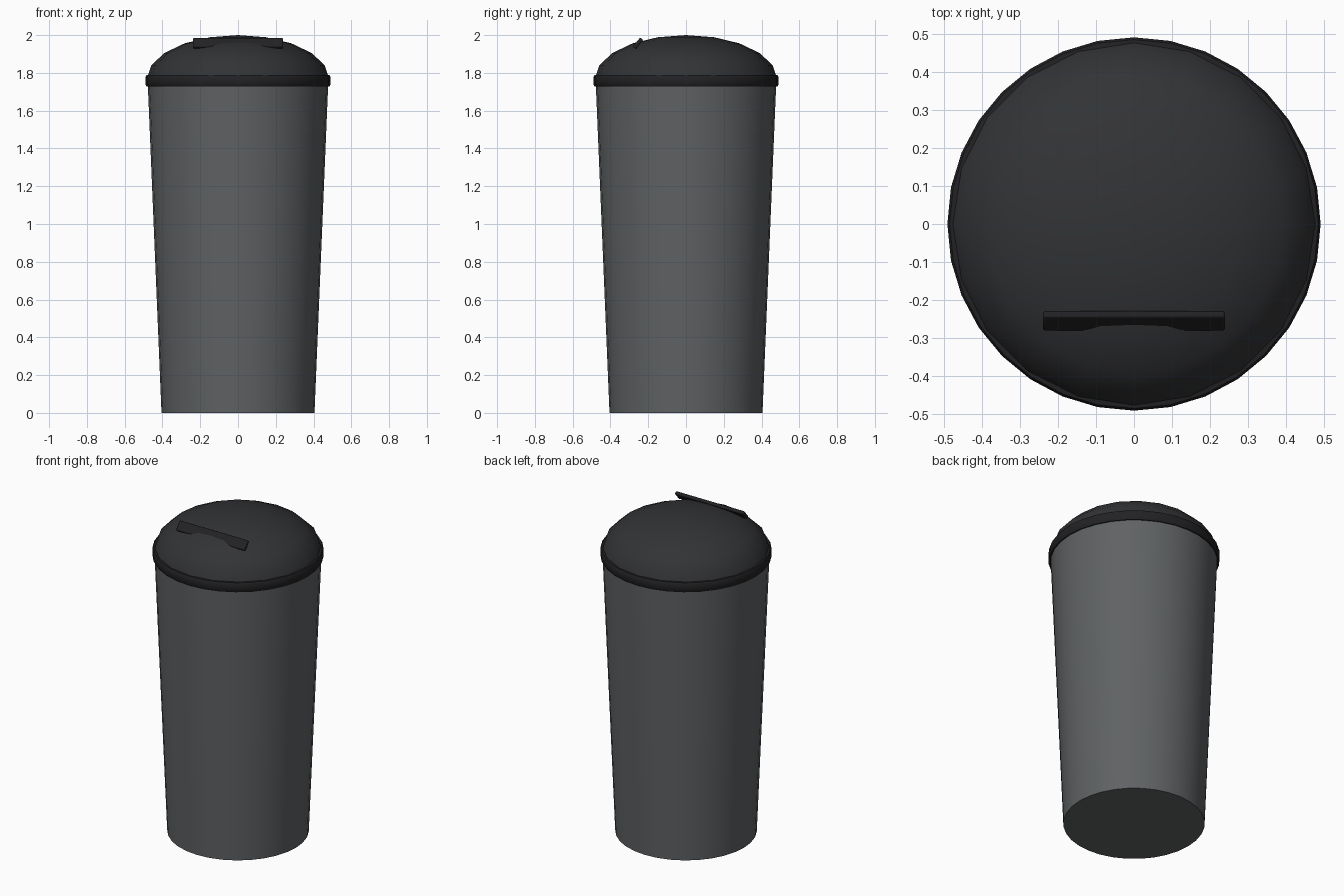
import bpy
from math import cos, sin, pi, radians

if "Cube" in bpy.data.objects:
    bpy.data.objects.remove(bpy.data.objects["Cube"])


def material(name, rgb):
    m = bpy.data.materials.new(name)
    m.diffuse_color = (*rgb, 1)
    m.use_nodes = True
    m.node_tree.nodes["Principled BSDF"].inputs["Base Color"].default_value = m.diffuse_color
    return m


grey = material("grey_plastic", (0.115, 0.122, 0.127))
dark = material("dark_plastic", (0.032, 0.033, 0.036))
black = material("black_plastic", (0.016, 0.016, 0.018))


def finish(obj, mat, angle=35):
    obj.data.materials.append(mat)
    bpy.ops.object.select_all(action='DESELECT')
    obj.select_set(True)
    bpy.context.view_layer.objects.active = obj
    bpy.ops.object.shade_smooth_by_angle(angle=radians(angle))


def lathe(name, profile, sides, mat, loop=False):
    """Revolve a (radius, z) profile, listed bottom to top on the outside."""
    verts, faces, rings = [], [], []
    for r, z in profile:
        n = 1 if r < 1e-5 else sides
        rings.append([len(verts) + i for i in range(n)])
        verts += [(r * cos(2 * pi * i / sides), r * sin(2 * pi * i / sides), z)
                  for i in range(n)]
    pairs = list(zip(rings, rings[1:]))
    if loop:
        pairs.append((rings[-1], rings[0]))
    for a, b in pairs:
        for i in range(sides):
            j = (i + 1) % sides
            quad = [a[i % len(a)], a[j % len(a)], b[j % len(b)], b[i % len(b)]]
            faces.append(list(dict.fromkeys(quad)))
    mesh = bpy.data.meshes.new(name)
    mesh.from_pydata(verts, [], faces)
    obj = bpy.data.objects.new(name, mesh)
    bpy.context.collection.objects.link(obj)
    finish(obj, mat)
    return obj


# Tapered bin body with a closed base
lathe("bin_body", [(0, 0), (0.405, 0), (0.478, 1.75)], 32, grey)

# Rim band around the mouth
lathe("rim_band", [(0.465, 1.728), (0.483, 1.728), (0.490, 1.738),
                   (0.490, 1.778), (0.484, 1.788), (0.465, 1.790)],
      32, black, loop=True)

# Flattened dome lid
dome = [(0.482 * cos(i * pi / 10), 1.77 + 0.23 * sin(i * pi / 10)) for i in range(5)]
lathe("dome_lid", dome + [(0, 2.0)], 20, dark)

# Tilted grip bar, partly sunk into the dome
bpy.ops.mesh.primitive_cube_add(size=1, location=(0, -0.254, 1.957),
                                rotation=(radians(50), 0, 0))
grip = bpy.context.object
grip.name = "lid_grip"
grip.scale = (0.478, 0.062, 0.021)
bpy.ops.object.transform_apply(location=False, rotation=False, scale=True)
bevel = grip.modifiers.new("bevel", 'BEVEL')
bevel.width = 0.006
bevel.segments = 2
finish(grip, black)
